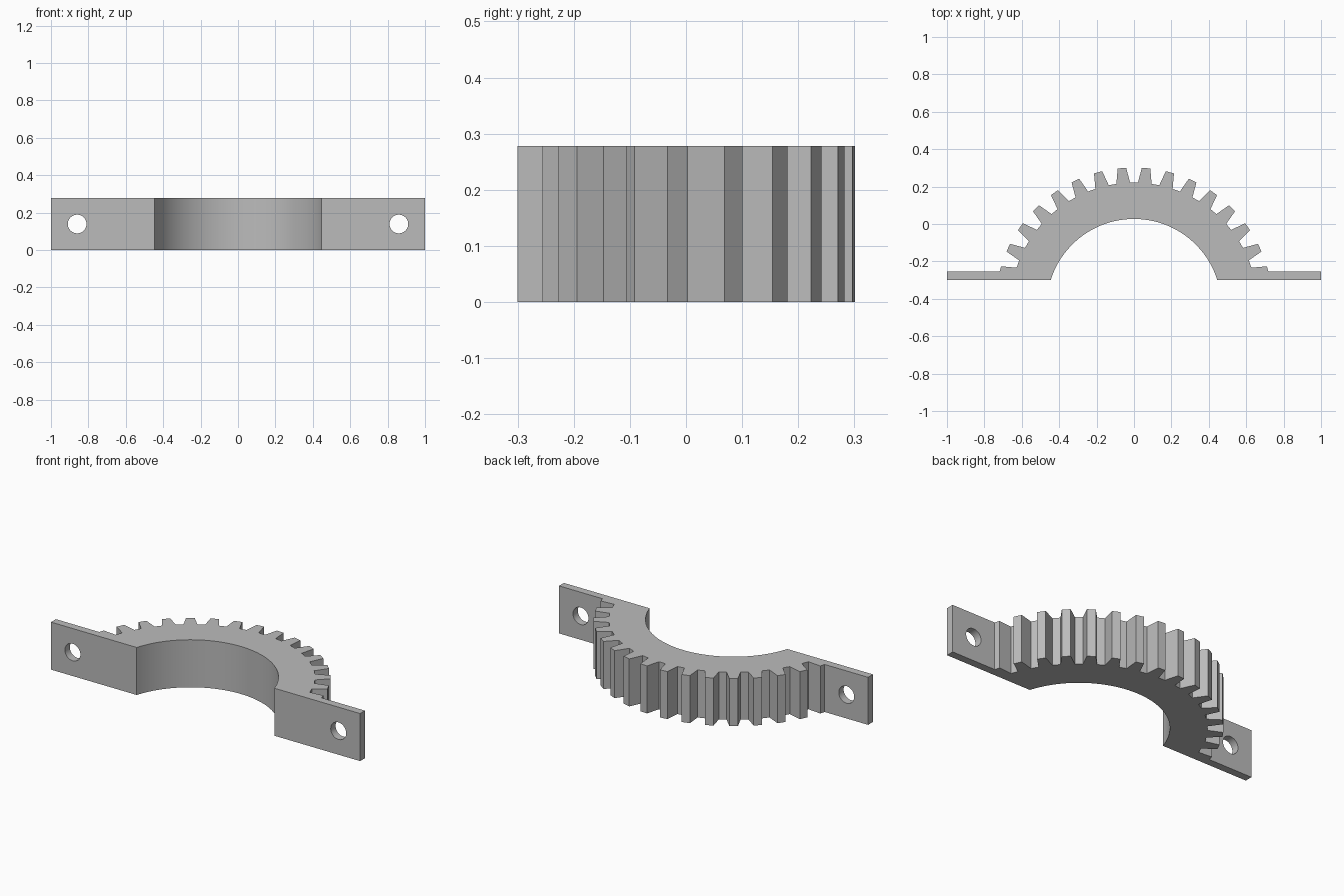
import bpy
import bmesh
from math import sin, cos, radians, pi, asin, sqrt
from mathutils import Vector

cube = bpy.data.objects.get("Cube")
if cube:
    bpy.data.objects.remove(cube, do_unlink=True)

HEIGHT = 0.278
FRONT, FLANGE_BACK = -0.30, -0.255
CENTRE_Y = -0.44
TIP_R, ROOT_R, BORE_R = 0.742, 0.661, 0.467
PITCH, TIP_HALF, BASE_HALF = 10, 1.75, 3.2
HOLE_X, HOLE_R = 0.86, 0.05

grey = bpy.data.materials.new("plain grey")
grey.use_nodes = True
colour = (0.5, 0.5, 0.5, 1)
grey.diffuse_color = colour
grey.node_tree.nodes["Principled BSDF"].inputs["Base Color"].default_value = colour


def polar(radius, degrees):
    """Point at an angle measured from the back direction towards +x."""
    a = radians(degrees)
    return (radius * sin(a), CENTRE_Y + radius * cos(a))


# Toothed rim, from -x to +x
rim = []
for i in range(-8, 8):
    mid = (i + 0.5) * PITCH
    rim += [polar(ROOT_R, mid - BASE_HALF), polar(TIP_R, mid - TIP_HALF),
            polar(TIP_R, mid + TIP_HALF), polar(ROOT_R, mid + BASE_HALF)]

# Keep what rises above the flange and end the last teeth on it
rim = [p for p in rim if p[1] > FLANGE_BACK]
tooth_end = sqrt(TIP_R ** 2 - (FLANGE_BACK - CENTRE_Y) ** 2)
rim = [(-tooth_end, FLANGE_BACK)] + rim + [(tooth_end, FLANGE_BACK)]

# Bore arc, from +x back to -x
bore_x = sqrt(BORE_R ** 2 - (FRONT - CENTRE_Y) ** 2)
span = asin(bore_x / BORE_R) * 180 / pi
STEPS = 64
bore = [polar(BORE_R, span * (1 - 2 * i / STEPS)) for i in range(STEPS + 1)]

outline = ([(-1, FRONT), (-1, FLANGE_BACK)] + rim
           + [(1, FLANGE_BACK), (1, FRONT)] + bore)

# Extruded half gear with flanges
bm = bmesh.new()
base = bm.faces.new([bm.verts.new((x, y, 0)) for x, y in outline])
raised = bmesh.ops.extrude_face_region(bm, geom=[base])["geom"]
bmesh.ops.translate(bm, vec=Vector((0, 0, HEIGHT)),
                    verts=[v for v in raised if isinstance(v, bmesh.types.BMVert)])
bmesh.ops.recalc_face_normals(bm, faces=bm.faces)
mesh = bpy.data.meshes.new("half_gear_clamp")
bm.to_mesh(mesh)
bm.free()
gear = bpy.data.objects.new("half_gear_clamp", mesh)
bpy.context.collection.objects.link(gear)
mesh.materials.append(grey)

# Bolt holes through the flanges
bpy.context.view_layer.update()
for side, name in ((-1, "right"), (1, "left")):
    bpy.ops.mesh.primitive_cylinder_add(
        vertices=48, radius=HOLE_R, depth=0.2, rotation=(pi / 2, 0, 0),
        location=(side * HOLE_X, (FRONT + FLANGE_BACK) / 2, HEIGHT / 2))
    cutter = bpy.context.object
    cutter.name = name + "_hole_cutter"
    cutter.hide_render = True
    cutter.data.materials.append(grey)
    cut = gear.modifiers.new(name + "_bolt_hole", "BOOLEAN")
    cut.operation = "DIFFERENCE"
    cut.solver = "EXACT"
    cut.object = cutter
    bpy.ops.object.select_all(action="DESELECT")
    gear.select_set(True)
    bpy.context.view_layer.objects.active = gear
    bpy.ops.object.modifier_apply(modifier=cut.name)
    bpy.data.objects.remove(cutter, do_unlink=True)

# Smooth bore and holes, crisp teeth
bpy.ops.object.shade_smooth_by_angle(angle=radians(12))
